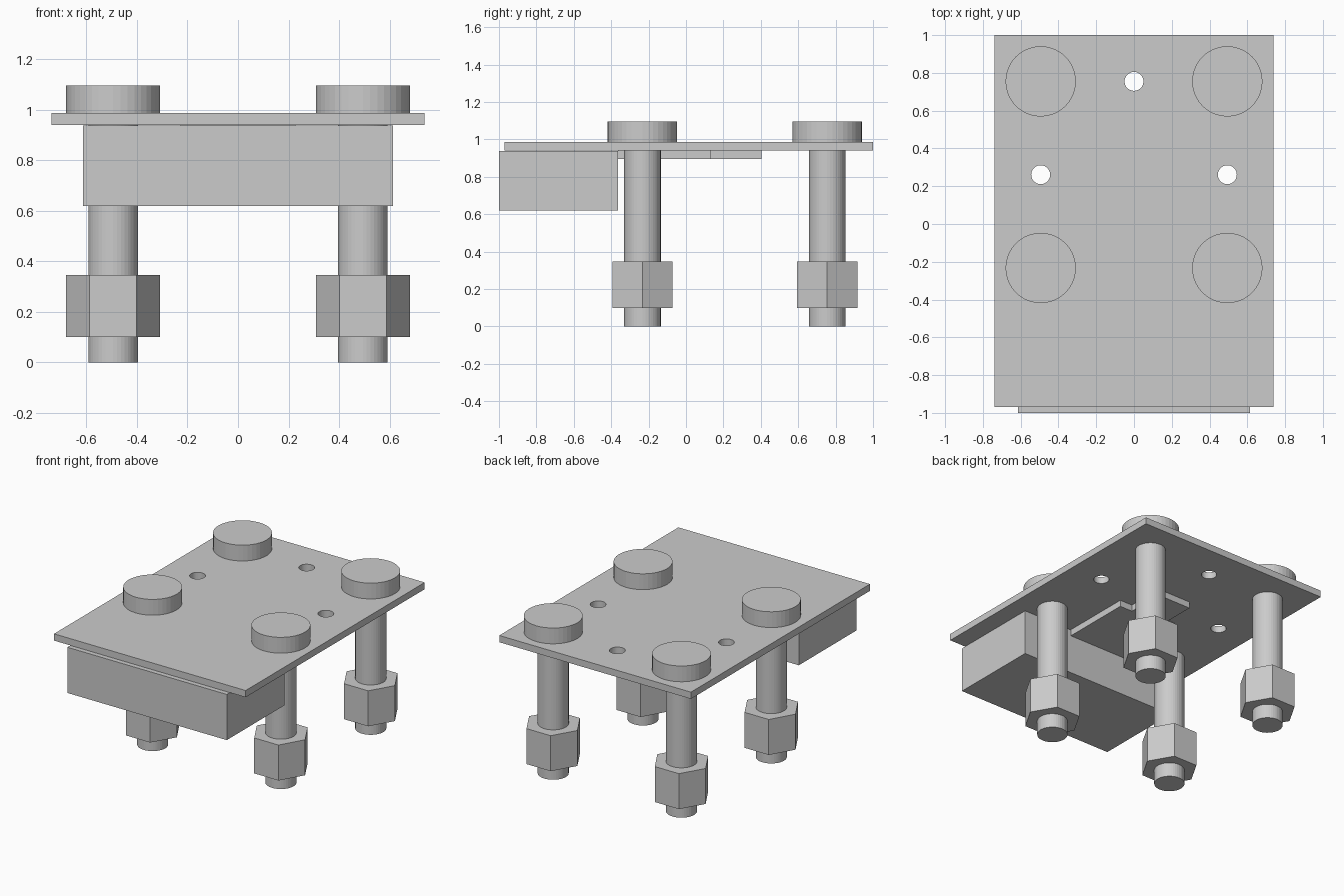
import bpy
import bmesh
import math

if "Cube" in bpy.data.objects:
    bpy.data.objects.remove(bpy.data.objects["Cube"], do_unlink=True)

# Single plain metal colour
steel = bpy.data.materials.new("grey_steel")
steel.use_nodes = True
steel.diffuse_color = (0.6, 0.6, 0.6, 1)
steel.node_tree.nodes["Principled BSDF"].inputs["Base Color"].default_value = (0.6, 0.6, 0.6, 1)

SIDES = 40


def finish(name, bm):
    mesh = bpy.data.meshes.new(name)
    bmesh.ops.recalc_face_normals(bm, faces=bm.faces)
    bm.to_mesh(mesh)
    bm.free()
    mesh.materials.append(steel)
    obj = bpy.data.objects.new(name, mesh)
    bpy.context.collection.objects.link(obj)
    return obj


def prism(name, outline, z0, z1):
    """Extrude a flat outline straight up from z0 to z1."""
    bm = bmesh.new()
    base = bm.faces.new([bm.verts.new((x, y, z0)) for x, y in outline])
    grown = bmesh.ops.extrude_face_region(bm, geom=[base])["geom"]
    top = [v for v in grown if isinstance(v, bmesh.types.BMVert)]
    bmesh.ops.translate(bm, verts=top, vec=(0, 0, z1 - z0))
    return finish(name, bm)


def ring(x, y, radius, sides=SIDES):
    turn = 2 * math.pi / sides
    return [(x + radius * math.cos(i * turn), y + radius * math.sin(i * turn))
            for i in range(sides)]


def rect(x, y0, y1):
    return [(-x, y0), (x, y0), (x, y1), (-x, y1)]


BOLT_X, BOLT_BACK, BOLT_FRONT = 0.494, 0.755, -0.233
PLATE_BOTTOM, PLATE_TOP = 0.94, 0.987

# Top plate with three drilled holes
plate = prism("top_plate", rect(0.738, -0.97, 1.0), PLATE_BOTTOM, PLATE_TOP)
mid_y = (BOLT_BACK + BOLT_FRONT) / 2
for x, y in ((0, BOLT_BACK), (-BOLT_X, mid_y), (BOLT_X, mid_y)):
    cutter = prism("hole_cutter", ring(x, y, 0.05), 0.9, 1.1)
    cutter.hide_render = True
    cut = plate.modifiers.new("hole", "BOOLEAN")
    cut.operation = "DIFFERENCE"
    cut.solver = "EXACT"
    cut.object = cutter
    bpy.context.view_layer.objects.active = plate
    bpy.ops.object.modifier_apply(modifier=cut.name)
    bpy.data.objects.remove(cutter, do_unlink=True)

# Block below the front edge
prism("front_block", rect(0.614, -1.0, -0.364), 0.62, 0.938)

# Stepped tongue behind the block
half = [(0.228, -0.364), (0.228, 0.134), (0.13, 0.134), (0.13, 0.404)]
prism("stepped_tongue", half + [(-x, y) for x, y in reversed(half)], 0.895, PLATE_BOTTOM)

# Four bolts, each with a round head, shaft and hexagonal nut
for x, side in ((-BOLT_X, "right"), (BOLT_X, "left")):
    for y, end in ((BOLT_FRONT, "front"), (BOLT_BACK, "back")):
        tag = f"{end}_{side}"
        prism(f"bolt_head_{tag}", ring(x, y, 0.186), PLATE_TOP, 1.097)
        prism(f"bolt_shaft_{tag}", ring(x, y, 0.098), 0, PLATE_BOTTOM)
        prism(f"hex_nut_{tag}", ring(x, y, 0.186, 6), 0.1, 0.347)
